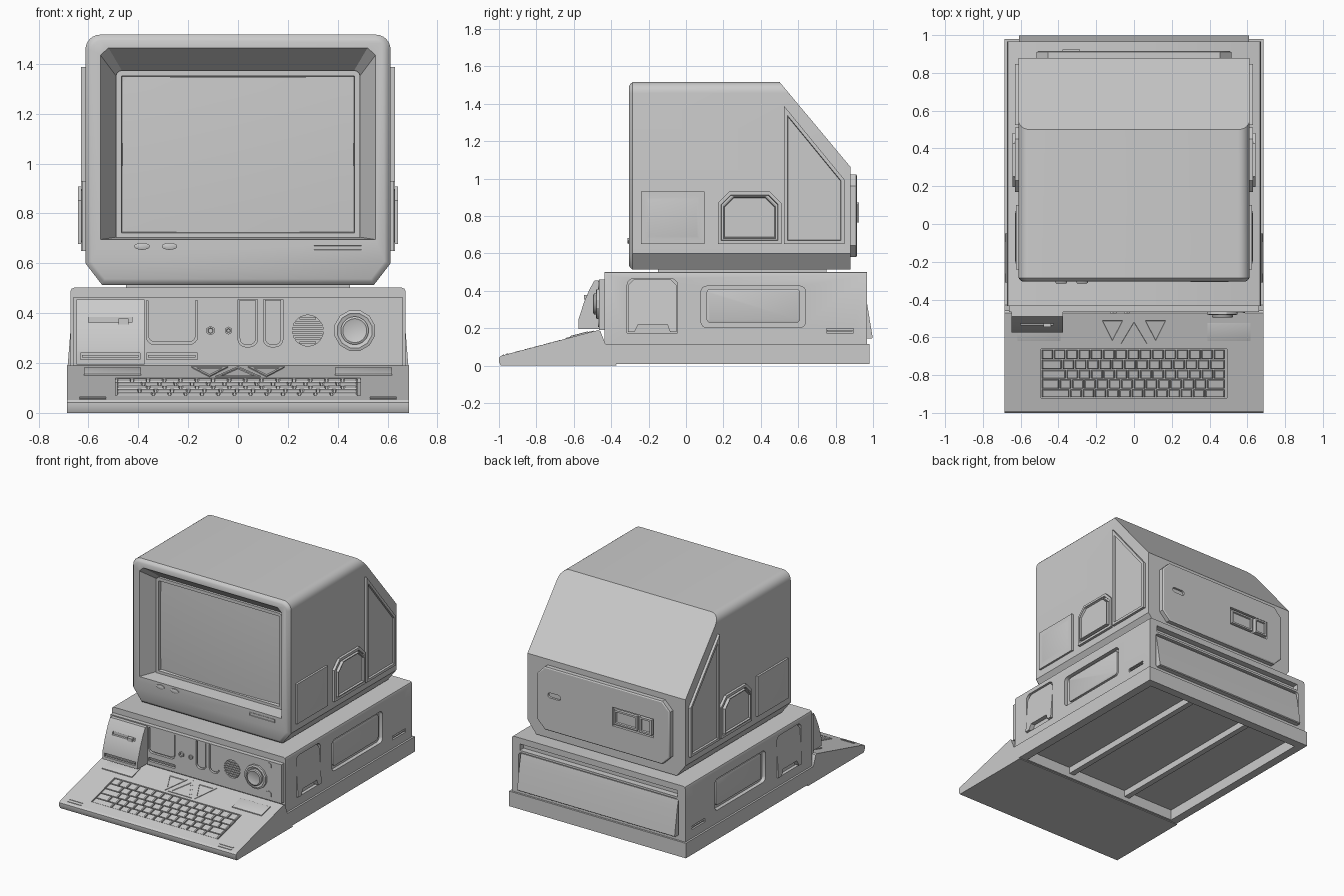
import bpy, bmesh, math

if "Cube" in bpy.data.objects:
    bpy.data.objects.remove(bpy.data.objects["Cube"])


def rrect(u0, u1, v0, v1, r=0.0, n=4):
    """Rectangle with rounded corners (n=1 gives chamfers); r may be (bl, br, tr, tl)."""
    rs = r if isinstance(r, tuple) else (r,) * 4
    pts = []
    for i, (cu, cv, su, sv) in enumerate([(u0, v0, 1, 1), (u1, v0, -1, 1), (u1, v1, -1, -1), (u0, v1, 1, -1)]):
        q = rs[i]
        if q <= 0:
            pts.append((cu, cv))
            continue
        for k in range(n + 1):
            a = math.pi + i * math.pi / 2 + k / n * math.pi / 2
            pts.append((cu + su * q + q * math.cos(a), cv + sv * q + q * math.sin(a)))
    return pts


def ngon(u, v, r, n, ry=None):
    return [(u + r * math.cos(2 * math.pi * (k + .5) / n), v + (ry or r) * math.sin(2 * math.pi * (k + .5) / n))
            for k in range(n)]


def plate(name, polys, axis, a, b, insets=(), top=None, fn=None, mirror=False):
    """Extrude polygons along an axis from a to b; inset the b cap by (thickness, depth) steps."""
    place = {'x': lambda p, d: (d, p[0], p[1]), 'y': lambda p, d: (p[0], d, p[1]),
             'z': lambda p, d: (p[0], p[1], d)}[axis]
    bm = bmesh.new()
    caps = []
    for pts in polys:
        lo = [bm.verts.new(place(p, a)) for p in pts]
        hi = [bm.verts.new(place(p, b)) for p in (top or pts)]
        bm.faces.new(lo)
        caps.append(bm.faces.new(hi))
        for i in range(len(pts)):
            j = (i + 1) % len(pts)
            bm.faces.new((lo[i], lo[j], hi[j], hi[i]))
    bmesh.ops.recalc_face_normals(bm, faces=bm.faces[:])
    for t, d in insets:
        bmesh.ops.inset_individual(bm, faces=caps, thickness=t, depth=d, use_even_offset=True)
    if fn:
        for v in bm.verts:
            fn(v.co)
    me = bpy.data.meshes.new(name)
    bm.to_mesh(me)
    bm.free()
    ob = bpy.data.objects.new(name, me)
    bpy.context.collection.objects.link(ob)
    if mirror:
        ob.modifiers.new("mirror", 'MIRROR').use_mirror_merge = False
    return ob


def cut(ob, cutter):
    cutter.hide_render = True
    m = ob.modifiers.new("cut", 'BOOLEAN')
    m.operation, m.solver, m.object = 'DIFFERENCE', 'EXACT', cutter
    bpy.context.view_layer.objects.active = ob
    bpy.ops.object.modifier_apply(modifier=m.name)
    bpy.data.objects.remove(cutter)


def box(name, x0, x1, y0, y1, z0, z1, **k):
    return plate(name, [rrect(x0, x1, y0, y1)], 'z', z0, z1, **k)


GROOVE = ((.018, 0), (.003, -.012))

# Base tray, hollow underneath with two rails
tray = box("base_tray", -.685, .685, -.44, .98, .01, .115)
cut(tray, box("c", -.625, .625, -.36, .92, -.1, .085))
box("tray_rail", .22, .26, -.37, .93, .04, .09, mirror=True)

# Main case with side pockets and back recesses
case = plate("main_case", [rrect(-.672, .672, .11, .502, (0, 0, .015, .015), 2)], 'y', -.435, .967)
door = [(-.31, .18), (-.31, .43), (-.28, .46), (-.08, .46), (-.05, .43), (-.05, .18), (-.085, .18), (-.1, .22),
        (-.255, .22), (-.275, .18)]
cut(case, plate("c", [rrect(-.315, -.045, .175, .465, (0, 0, .035, .035))], 'x', .65, .72, mirror=True))
cut(case, plate("c", [rrect(.08, .64, .205, .425, .03)], 'x', .645, .72, mirror=True))
cut(case, plate("c", [rrect(.75, .895, .175, .2)], 'x', .65, .72, mirror=True))
cut(case, plate("c", [rrect(-.61, .61, .415, .46)], 'y', .925, 1.1))
cut(case, plate("c", [rrect(-.62, .62, .14, .4, .02)], 'y', .945, 1.1))


def tilt(co):
    if co.x > .66:
        co.x += (.34 - co.z) * .08


plate("side_door", [door], 'x', .63, .671, fn=tilt, mirror=True)
plate("side_handle_insert", [rrect(.11, .61, .23, .41, .02)], 'x', .63, .66, ((.012, .004),), mirror=True)
plate("side_slot_bar", [rrect(.755, .89, .184, .191)], 'x', .64, .67, mirror=True)
plate("rear_panel", [[(.93, .39), (.955, .39), (.967, .34), (.998, .15), (.993, .145), (.93, .145)]], 'x', -.61, .61)

# Front control panel with pockets
F = -.465
panel = plate("control_panel", [rrect(-.662, .662, .19, .462)], 'y', -.43, F)
cut(panel, plate("c", [rrect(-.367, -.163, .275, .45, (.03, .03, 0, 0)), rrect(-.367, -.163, .215, .24),
                       rrect(0, .078, .265, .455, (.03, .03, 0, 0)), rrect(.102, .18, .265, .455, (.03, .03, 0, 0)),
                       ngon(.28, .33, .062, 32)], 'y', -.448, -.5))
plate("disk_door", [rrect(-.36, -.17, .285, .45, (.025, .025, 0, 0))], 'y', -.44, -.46)
plate("disk_slot_bar", [rrect(-.36, -.17, .223, .232)], 'y', -.44, -.462)
plate("slider_inserts", [rrect(x, x + .064, .273, .452, (.025, .025, 0, 0)) for x in (.007, .109)], 'y', -.44, -.459)
bars = []
for k in range(-3, 4):
    w = math.sqrt(.062 ** 2 - (abs(k) * .016 + .004) ** 2)
    bars.append(rrect(.28 - w, .28 + w, .326 + k * .016, .334 + k * .016))
plate("speaker_bars", bars, 'y', -.445, F)
plate("hex_knobs", [ngon(-.11, .33, .019, 6), ngon(-.038, .33, .016, 6)], 'y', -.46, -.475, ((.006, 0), (.002, -.006)))
plate("dial", [ngon(.468, .33, .084, 12)], 'y', -.46, -.478, ((.012, .004), (.012, -.006)))
plate("dial_knob", [ngon(.468, .33, .056, 32)], 'y', -.46, -.492, ((.008, .004), (.006, -.003)))
plate("panel_buttons", [ngon(.564, .43, .023, 16), ngon(.564, .23, .023, 16)], 'y', -.46, -.47)

# Slanted drive housing on the left
drive = plate("drive_housing", [[(-.45, .455), (-.49, .455), (-.515, .41), (-.545, .34), (-.574, .25), (-.574, .195),
                                 (-.45, .195)]], 'x', -.648, -.375)
cut(drive, box("c", -.6, -.425, -.6, -.52, .362, .384))
cut(drive, box("c", -.632, -.393, -.6, -.56, .215, .24))
box("drive_lever", -.48, -.44, -.545, -.5, .355, .378)
box("drive_slot_bar", -.625, -.4, -.572, -.55, .223, .232)


# Keyboard wedge; deck parts are sheared on to its slope
def deck(co):
    co.z += .05 + (co.y + 1) * .264


keyboard = plate("keyboard_body", [[(-.99, 0), (-1, .02), (-1, .042), (-.99, .0525), (-.47, .19), (-.458, .185),
                                    (-.43, .115), (-.37, 0)]], 'x', -.685, .685)
cut(keyboard, plate("c", [rrect(-.492, .492, -.922, -.662)], 'z', -.018, .06, fn=deck))
keys = []
for (y0, y1), first in zip([(-.714, -.666), (-.767, -.721), (-.817, -.774), (-.87, -.824), (-.917, -.877)],
                           [.064, .11, .13, .095, .15]):
    x, w = -.486, first
    while x < .48:
        end = x + w if x + w < .44 else .486
        keys.append(rrect(x, end - .007, y0, y1))
        x, w = end, .065
plate("keys", keys, 'z', -.02, -.003, ((.005, .004),), fn=deck)
tri = [(-.187, -.5), (-.115, -.645), (-.04, -.5)]
plate("side_triangle_key", [tri], 'z', -.01, .004, ((.012, 0), (.002, -.006)), fn=deck, mirror=True)
plate("centre_triangle_key", [[(0, -.495), (-.09, -.645), (.09, -.645)]], 'z', -.01, .004,
      ((.012, 0), (.002, -.006)), fn=deck)
plate("deck_pad", [rrect(.388, .618, -.62, -.525)], 'z', -.01, .006, ((.006, .002),), fn=deck, mirror=True)
plate("deck_ribs", [rrect(.53, .635, y, y + .01) for y in (-.982, -.96)], 'z', -.01, .003, fn=deck, mirror=True)

# Monitor shell: rounded top, chamfered foot, sloping back
shell = plate("monitor_shell", [[(-.545, .513), (.545, .513), (.612, .6)] +
                                rrect(-.612, .612, .6, 1.517, (0, 0, .06, .06), 6)[2:] + [(-.612, .6)]],
              'y', .88, -.285, ((.012, .014), (.012, .006)))
cut(shell, plate("c", [[(.48, 1.541), (.9, 1.038), (1.1, 1.7)]], 'x', -.8, .8))
opening = [(-.552, .695), (.552, .695), (.552, 1.435), (.52, 1.465), (-.52, 1.465), (-.552, 1.435)]
throat = [(-.488, .705), (.488, .705), (.488, 1.35), (.465, 1.372), (-.465, 1.372), (-.488, 1.35)]
cut(shell, plate("c", [opening], 'y', -.306, -.19, top=throat))
box("monitor_foot", -.45, .45, -.15, .75, .495, .52)

# Screen frame and bulged glass
plate("screen_frame", [rrect(-.49, .49, .7, 1.374, (0, 0, .025, .025), 3)], 'y', -.18, -.21,
      ((.022, 0), (.004, -.022)))
bm = bmesh.new()
bmesh.ops.create_grid(bm, x_segments=16, y_segments=12, size=1)
for v in bm.verts:
    u, t = v.co.x, v.co.y
    v.co = (.464 * u, -.189 - .018 * (1 - .6 * u * u - .4 * t * t), 1.036 + .312 * t)
me = bpy.data.meshes.new("screen_glass")
bm.to_mesh(me)
bm.free()
bpy.context.collection.objects.link(bpy.data.objects.new("screen_glass", me))
plate("bezel_buttons", [ngon(x, .668, .031, 20, .014) for x in (-.385, -.275)], 'y', -.29, -.312, ((.004, .002),))
plate("bezel_strip", [rrect(.3, .5, .65, .675)], 'y', -.29, -.308, ((.004, 0), (.002, -.004)))

# Monitor side panels
plate("side_hatch", [rrect(-.24, .1, .65, .93)], 'x', .6, .626, ((.03, 0), (.012, .003)), mirror=True)
plate("side_arch_frame", [rrect(.17, .51, .65, .93, (0, 0, .06, .06), 1)], 'x', .6, .63, GROOVE, mirror=True)
plate("side_arch_insert", [rrect(.197, .482, .677, .907, (0, 0, .055, .055), 1)], 'x', .6, .642,
      ((.006, 0), (.004, -.012)), mirror=True)
plate("side_wedge_panel", [[(.525, .65), (.847, .65), (.847, .995), (.525, 1.388)]], 'x', .6, .63, GROOVE, mirror=True)

# Monitor rear cover with port and slot
cover = plate("rear_cover", [rrect(-.515, .515, .582, 1.022, .06, 1)], 'y', .87, .91, ((.008, .005),))
cut(cover, plate("c", [rrect(.33, .43, .815, .85, .017)], 'y', .9, 1))
cut(cover, plate("c", [rrect(-.39, -.07, .75, .88)], 'y', .897, 1))
plate("port_block", [rrect(-.262, -.085, .765, .865)], 'y', .88, .917, ((.012, 0), (.003, -.01)))
plate("port_switch", [rrect(-.378, -.285, .765, .872)], 'y', .88, .924, ((.012, 0), (.003, -.01)))

# Smooth curved surfaces, keep hard edges
for ob in bpy.context.scene.objects:
    ob.select_set(True)
    bpy.context.view_layer.objects.active = ob
bpy.ops.object.shade_smooth_by_angle(angle=math.radians(30))
